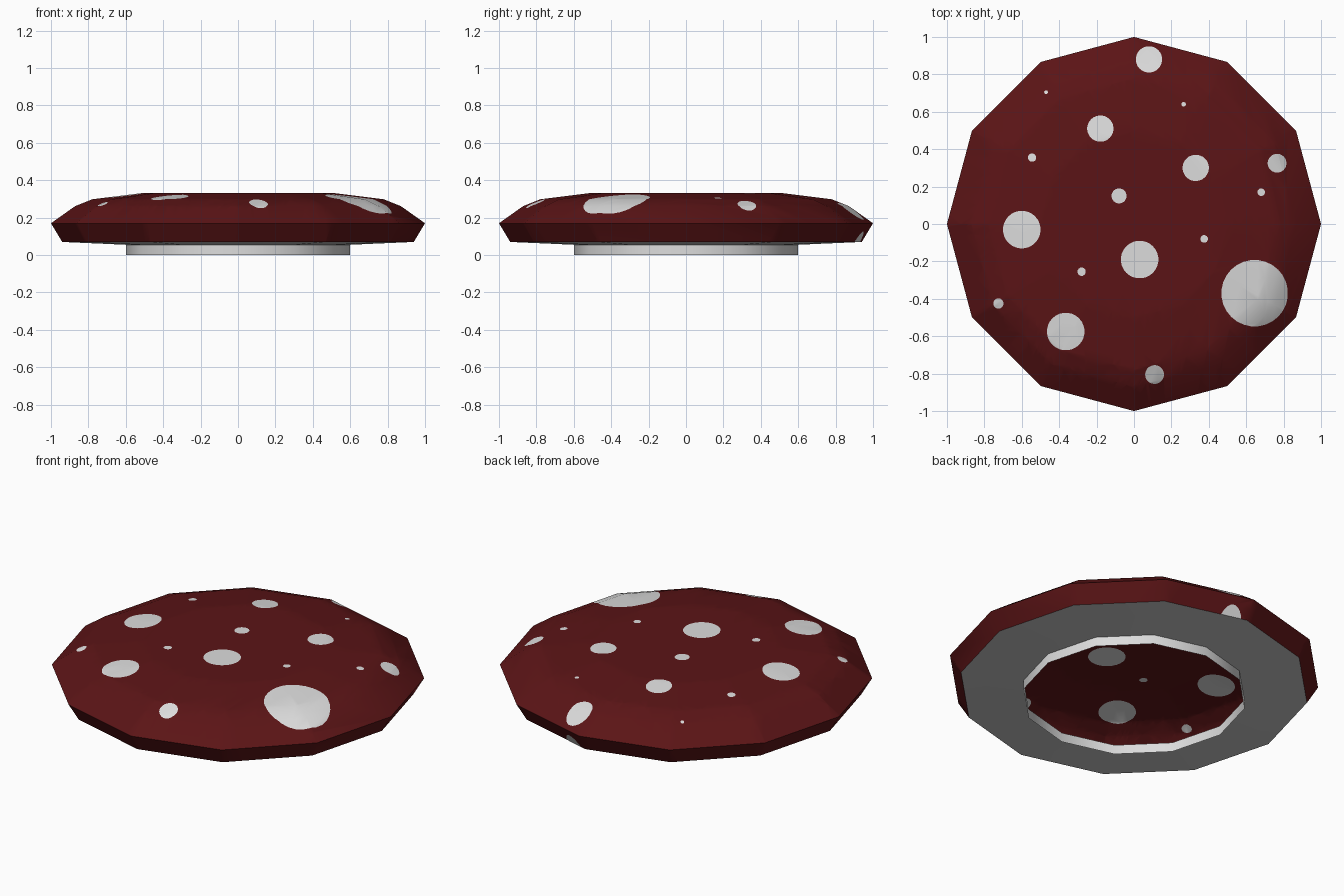
import bpy, bmesh, math
from mathutils import Vector

if "Cube" in bpy.data.objects:
    bpy.data.objects.remove(bpy.data.objects["Cube"])

SIDES = 12


def material(name, rgb):
    m = bpy.data.materials.new(name)
    m.diffuse_color = (*rgb, 1)
    m.use_nodes = True
    m.node_tree.nodes["Principled BSDF"].inputs["Base Color"].default_value = m.diffuse_color
    return m


RED = material("dark red", (0.104, 0.007, 0.008))
WHITE = material("spot white", (0.72, 0.72, 0.72))
GREY = material("underside grey", (0.56, 0.56, 0.56))


def lathe(profile, cap_top=False):
    """Twelve-sided surface from (radius, height) points, listed bottom to top."""
    bm = bmesh.new()
    rings = []
    for r, z in profile:
        angles = [2 * math.pi * i / SIDES for i in range(SIDES)]
        rings.append([bm.verts.new((r * math.cos(a), r * math.sin(a), z)) for a in angles])
    for low, high in zip(rings, rings[1:]):
        for i in range(SIDES):
            j = (i + 1) % SIDES
            bm.faces.new((low[i], low[j], high[j], high[i]))
    if cap_top:
        bm.faces.new(rings[-1])
    bm.normal_update()
    return bm


def cut_spot(bm, x, y, radius):
    """Cut a round spot straight down through the surface and colour it."""
    inside = list(bm.faces)
    n = 12 if radius < 0.03 else 28
    for k in range(n):
        a = 2 * math.pi * k / n
        no = Vector((math.cos(a), math.sin(a), 0))
        co = Vector((x, y, 0)) + no * radius
        # skip faces lying wholly outside this side of the spot
        inside = [f for f in inside if any((v.co - co).dot(no) < -1e-6 for v in f.verts)]
        geom = set(inside)
        for f in inside:
            geom.update(f.edges)
            geom.update(f.verts)
        res = bmesh.ops.bisect_plane(bm, geom=list(geom), dist=1e-6, plane_co=co, plane_no=no)
        faces = {g for g in res["geom"] if isinstance(g, bmesh.types.BMFace)}
        faces.update(f for f in inside if f.is_valid)
        inside = [f for f in faces if (f.calc_center_median() - co).dot(no) < 0]
    for f in inside:
        f.material_index = 1


def finish(bm, name, mats, angle):
    me = bpy.data.meshes.new(name)
    bm.to_mesh(me)
    bm.free()
    for m in mats:
        me.materials.append(m)
    ob = bpy.data.objects.new(name, me)
    bpy.context.collection.objects.link(ob)
    bpy.ops.object.select_all(action='DESELECT')
    ob.select_set(True)
    bpy.context.view_layer.objects.active = ob
    bpy.ops.object.shade_smooth_by_angle(angle=math.radians(angle))
    return ob


# Spotted cap: hollow shell
cap = lathe([(0.94, 0.07), (1.0, 0.17), (0.87, 0.262), (0.78, 0.298), (0.5, 0.333)], cap_top=True)
SPOTS = [  # x, y, radius
    (0.08, 0.88, 0.07), (-0.18, 0.51, 0.07), (0.33, 0.30, 0.07),
    (0.765, 0.325, 0.05), (0.68, 0.17, 0.02), (0.265, 0.64, 0.012),
    (-0.47, 0.705, 0.01), (-0.545, 0.355, 0.022), (-0.08, 0.15, 0.04),
    (-0.60, -0.03, 0.10), (0.03, -0.19, 0.10), (0.375, -0.08, 0.02),
    (-0.28, -0.255, 0.022), (-0.725, -0.425, 0.027), (-0.365, -0.575, 0.10),
    (0.11, -0.805, 0.05), (0.645, -0.37, 0.177),
]
for s in SPOTS:
    cut_spot(cap, *s)
finish(cap, "cap", [RED, WHITE], 50)

# Underside ring of the cap
finish(lathe([(0.6, 0.055), (0.94, 0.07)]), "underside", [GREY], 30).data.flip_normals()

# Short open stem ring
finish(lathe([(0.6, 0.0), (0.6, 0.055)]), "stem", [WHITE], 35)
